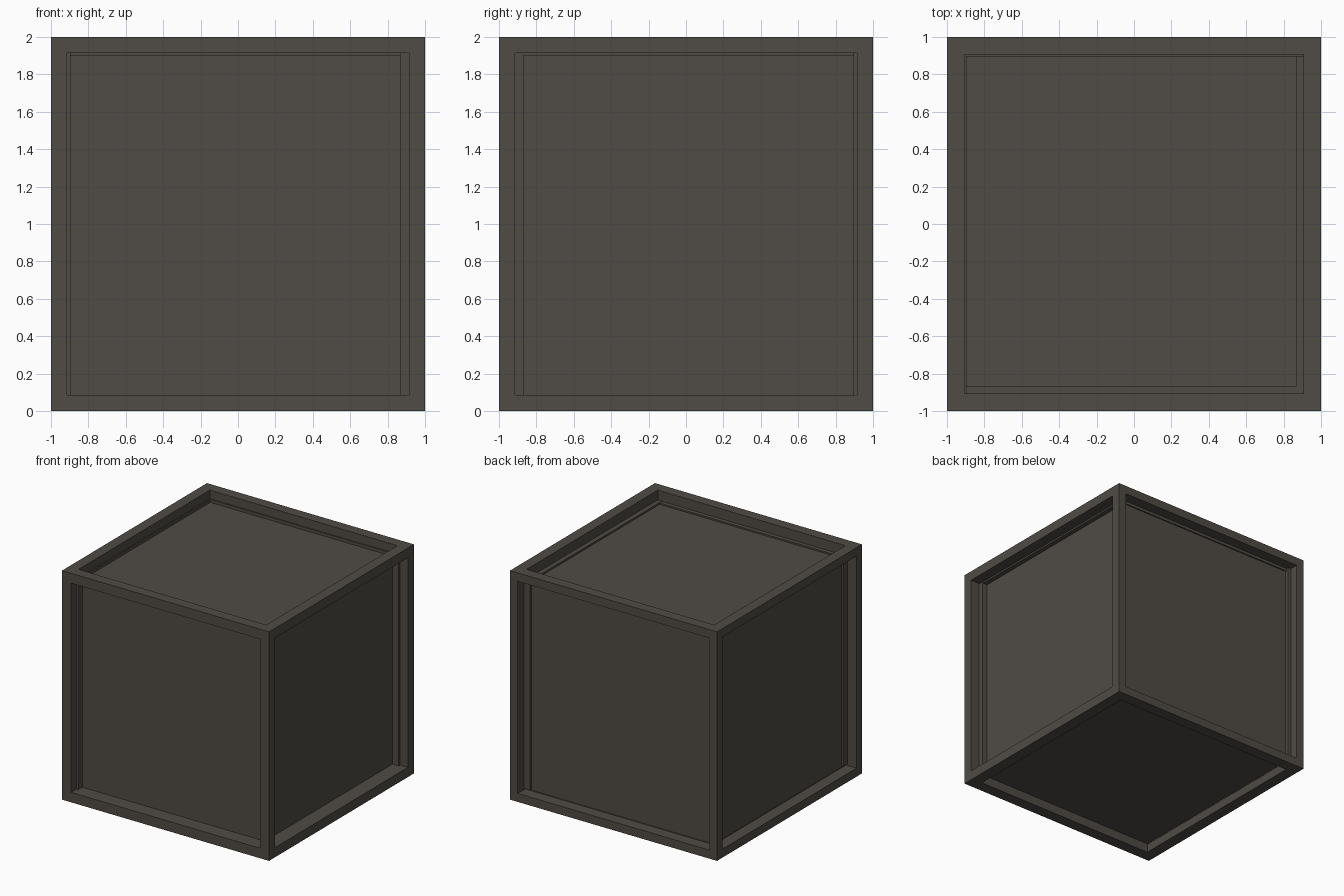
import bpy
import bmesh
from mathutils import Vector

if "Cube" in bpy.data.objects:
    bpy.data.objects.remove(bpy.data.objects["Cube"], do_unlink=True)

# One dark warm grey for the whole crate
grey = bpy.data.materials.new("dark_warm_grey")
colour = (0.08, 0.07, 0.058, 1)
grey.diffuse_color = colour
grey.use_nodes = True
grey.node_tree.nodes["Principled BSDF"].inputs["Base Color"].default_value = colour

# Border width and recess depth of the panel on each side
panels = [
    ((0, -1, 0), 0.123, 0.13),   # front
    ((1, 0, 0), 0.12, 0.135),    # left
    ((0, 1, 0), 0.105, 0.105),   # back
    ((-1, 0, 0), 0.105, 0.105),  # right
    ((0, 0, 1), 0.133, 0.1),     # top
    ((0, 0, -1), 0.145, 0.08),   # bottom
]

bm = bmesh.new()
bmesh.ops.create_cube(bm, size=2)
bmesh.ops.translate(bm, verts=bm.verts, vec=(0, 0, 1))
bm.normal_update()
sides = list(bm.faces)

# Inset each side, then push a straight-walled panel inwards
for direction, border, depth in panels:
    normal = Vector(direction)
    face = max(sides, key=lambda f: f.normal.dot(normal))
    sides.remove(face)
    bmesh.ops.inset_individual(bm, faces=[face], thickness=border)
    bmesh.ops.inset_individual(bm, faces=[face], thickness=0)
    bmesh.ops.translate(bm, verts=face.verts, vec=normal * -depth)

bm.normal_update()
mesh = bpy.data.meshes.new("panelled_crate")
bm.to_mesh(mesh)
bm.free()
mesh.materials.append(grey)
crate = bpy.data.objects.new("panelled_crate", mesh)
bpy.context.collection.objects.link(crate)
